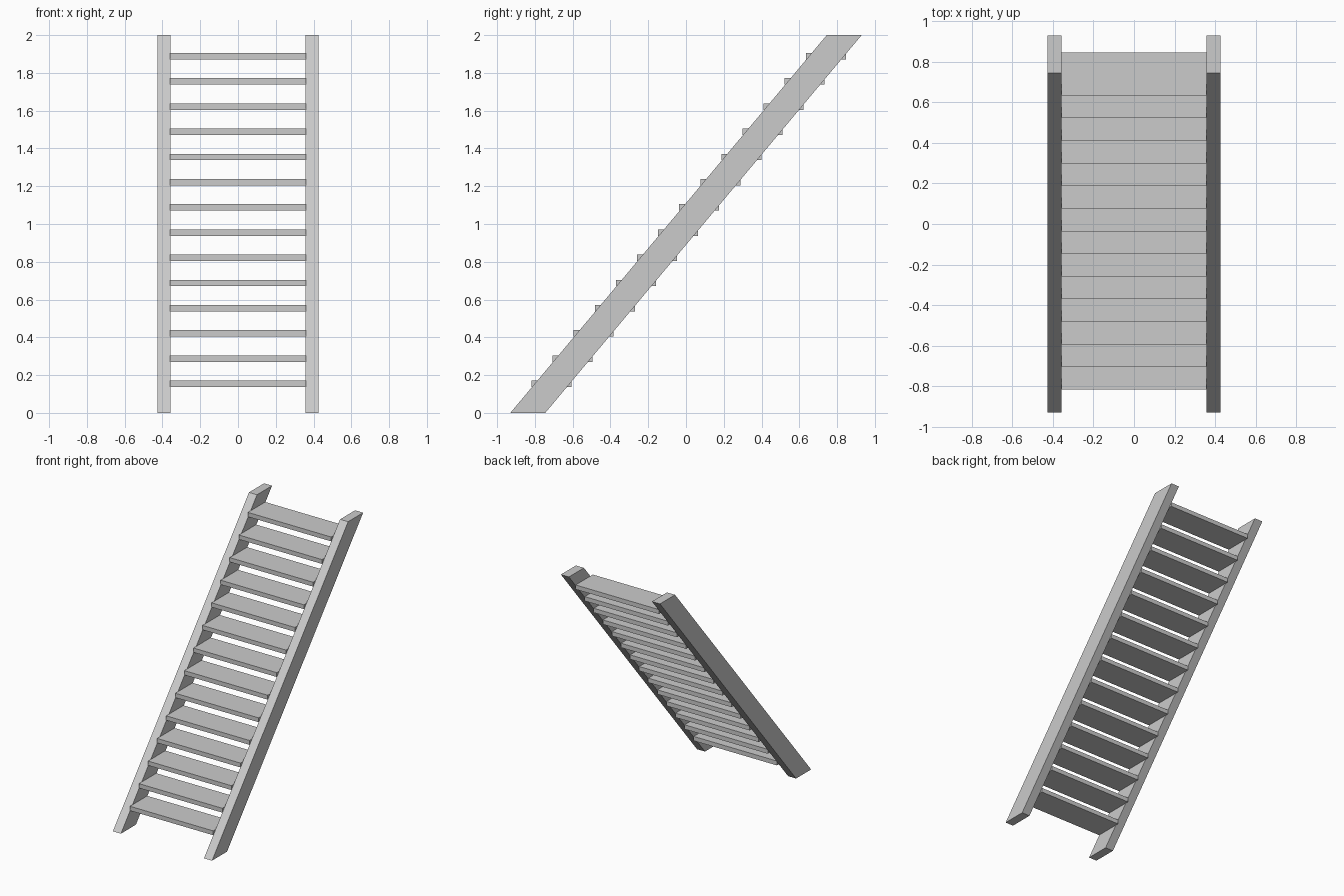
import bpy, bmesh

if "Cube" in bpy.data.objects:
    bpy.data.objects.remove(bpy.data.objects["Cube"])

STEPS = 14
RISE, RUN = 0.1334, 0.1117


def extrude_profile(name, profile, x0, x1):
    """Extrude a (y, z) outline along x from x0 to x1."""
    bm = bmesh.new()
    face = bm.faces.new([bm.verts.new((x0, y, z)) for y, z in profile])
    res = bmesh.ops.extrude_face_region(bm, geom=[face])
    verts = [v for v in res["geom"] if isinstance(v, bmesh.types.BMVert)]
    bmesh.ops.translate(bm, verts=verts, vec=(x1 - x0, 0, 0))
    bmesh.ops.recalc_face_normals(bm, faces=bm.faces)
    mesh = bpy.data.meshes.new(name)
    bm.to_mesh(mesh)
    bm.free()
    obj = bpy.data.objects.new(name, mesh)
    bpy.context.collection.objects.link(obj)
    return obj


# Sloped side rails, cut level at floor and top
rail = [(-0.93, 0), (-0.745, 0), (0.93, 2), (0.745, 2)]
extrude_profile("left_stringer", rail, -0.427, -0.358)
extrude_profile("right_stringer", rail, 0.358, 0.427)

# Flat treads between the rails, ends let slightly into them
for i in range(STEPS):
    y0, y1 = -0.818 + i * RUN, -0.606 + i * RUN
    z0, z1 = 0.137 + i * RISE, 0.171 + i * RISE
    extrude_profile(f"tread_{i + 1:02d}",
                    [(y0, z0), (y1, z0), (y1, z1), (y0, z1)], -0.359, 0.359)
